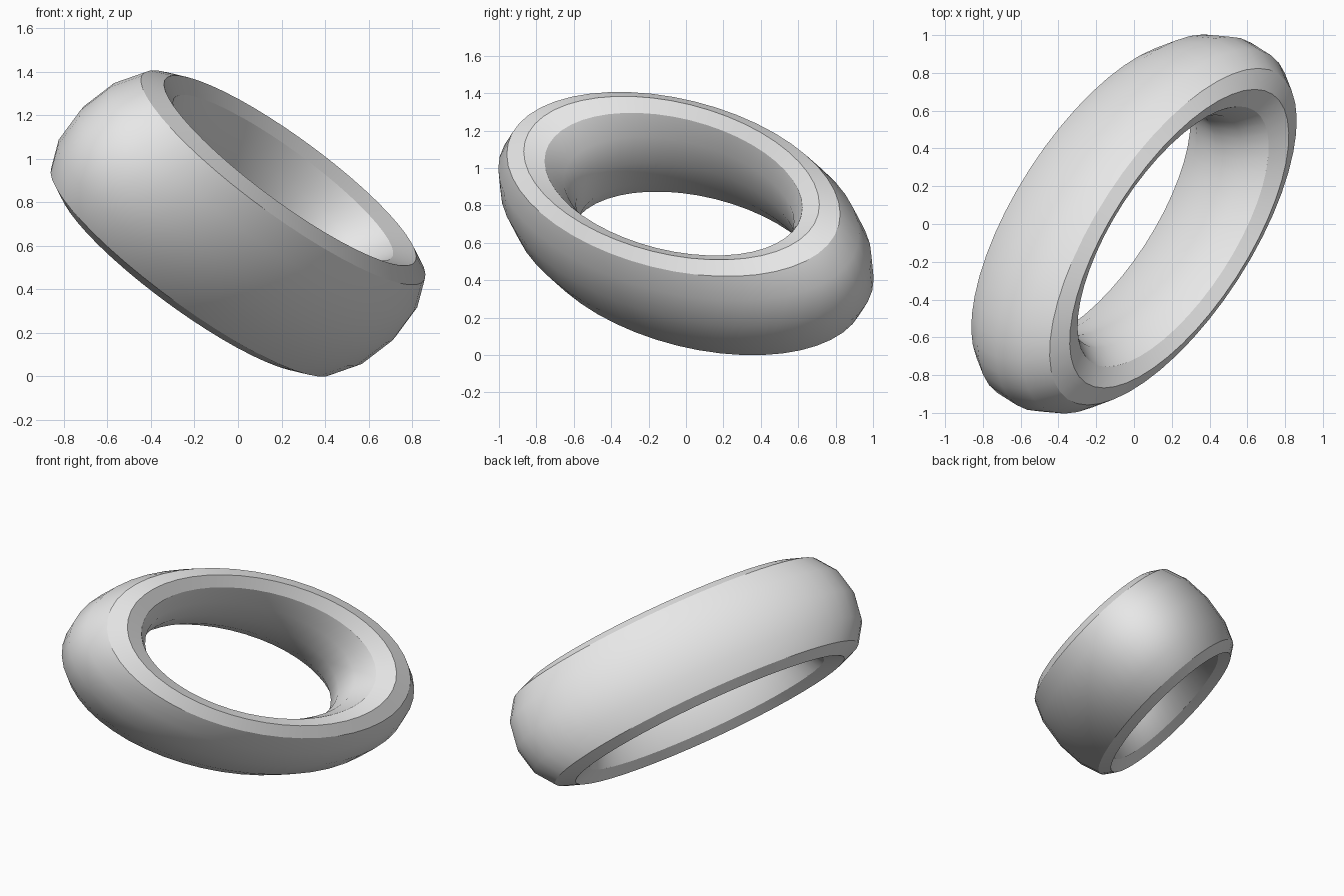
import bpy
from mathutils import Matrix, Vector

cube = bpy.data.objects.get("Cube")
if cube:
    bpy.data.objects.remove(cube, do_unlink=True)

# Plain grey material
grey = bpy.data.materials.new("light_grey")
grey.use_nodes = True
colour = (0.8, 0.8, 0.8, 1.0)
grey.diffuse_color = colour
grey.node_tree.nodes["Principled BSDF"].inputs["Base Color"].default_value = colour

# Ring: twelve-sided tube
bpy.ops.mesh.primitive_torus_add(major_segments=48, minor_segments=12,
                                 major_radius=1.0, minor_radius=0.255)
ring = bpy.context.object
ring.name = "oval_ring"
ring.data.materials.append(grey)

# Stretch it to an oval and tilt it so its opening follows the axis
axis = Vector((0.684, -0.221, 0.695)).normalized()
long_side = Vector((0.559, 0.771, -0.305))
long_side = (long_side - axis * long_side.dot(axis)).normalized()
short_side = axis.cross(long_side)
tilt = Matrix((long_side, short_side, axis)).transposed().to_4x4()
stretch = Matrix.Diagonal((0.948, 0.504, 0.35 / 0.255, 1.0))
ring.data.transform(tilt @ stretch)

# Stand it on the floor
lowest = min(v.co.z for v in ring.data.vertices)
ring.data.transform(Matrix.Translation((0, 0, -lowest)))

# Smooth walls with crisp rims
bpy.ops.object.shade_smooth_by_angle(angle=0.5236)
